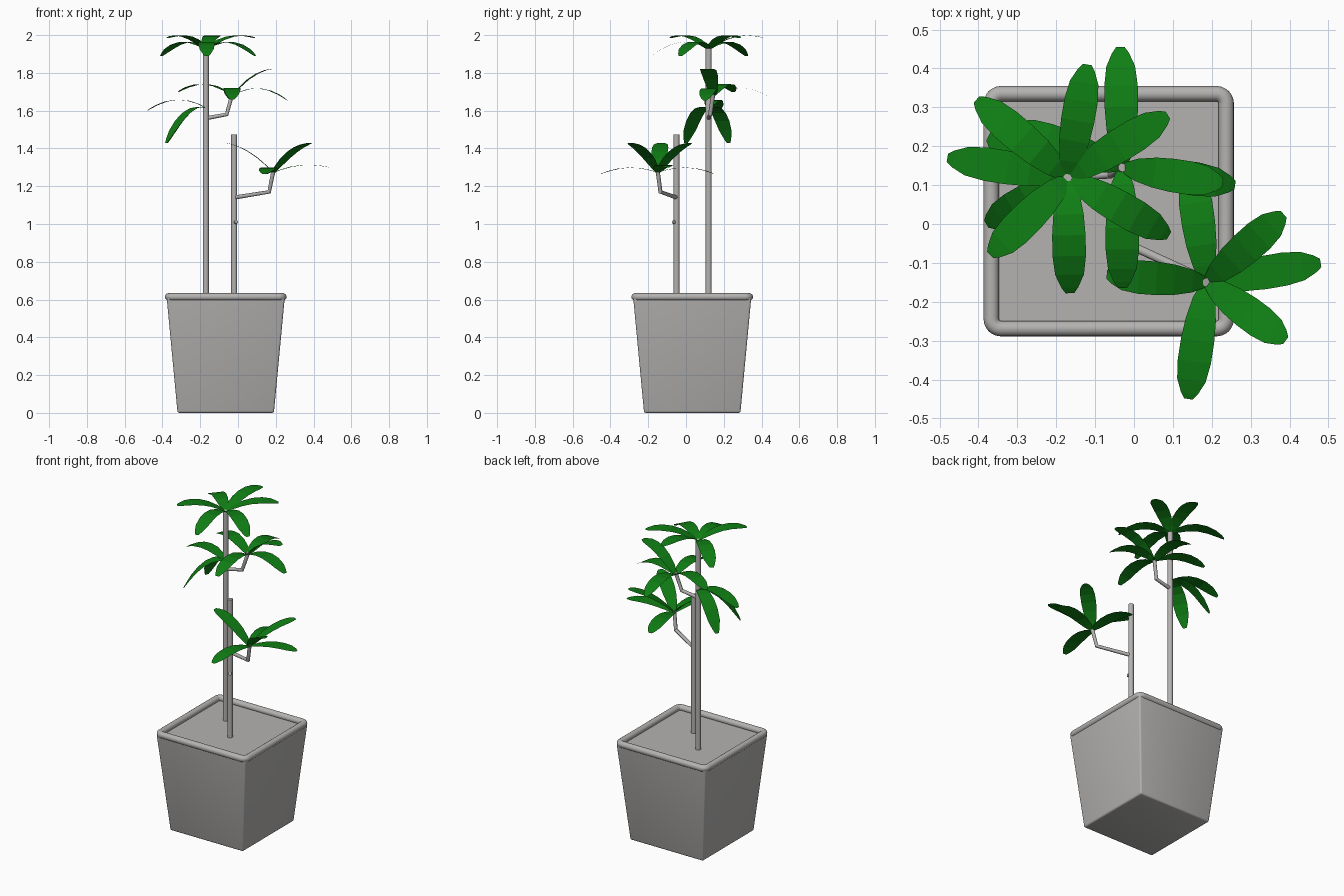
import bpy, bmesh, math
from mathutils import Vector

if "Cube" in bpy.data.objects:
    bpy.data.objects.remove(bpy.data.objects["Cube"])


def material(name, rgb):
    m = bpy.data.materials.new(name)
    m.diffuse_color = (*rgb, 1)
    m.use_nodes = True
    m.node_tree.nodes["Principled BSDF"].inputs["Base Color"].default_value = m.diffuse_color
    return m


GREY = material("stone_grey", (0.46, 0.45, 0.44))
GREEN = material("leaf_green", (0.005, 0.21, 0.007))


def finish(name, bm, mat, smooth=False):
    bmesh.ops.recalc_face_normals(bm, faces=bm.faces)
    me = bpy.data.meshes.new(name)
    bm.to_mesh(me)
    bm.free()
    me.materials.append(mat)
    ob = bpy.data.objects.new(name, me)
    bpy.context.collection.objects.link(ob)
    if smooth:
        bpy.context.view_layer.objects.active = ob
        ob.select_set(True)
        bpy.ops.object.shade_smooth_by_angle(angle=math.radians(40))
        ob.select_set(False)
    return ob


def sweep(name, pts, radius, sides=16, closed=False):
    """Round tube along a path, with mitred joints."""
    bm = bmesh.new()
    pts = [Vector(p) for p in pts]
    n = len(pts)
    rings = []
    for i, p in enumerate(pts):
        a = pts[i - 1] if (i or closed) else None
        b = pts[(i + 1) % n] if (i < n - 1 or closed) else None
        d_in = (p - a).normalized() if a is not None else (b - p).normalized()
        d_out = (b - p).normalized() if b is not None else d_in
        t = (d_in + d_out).normalized()
        ref = Vector((0, 0, 1)) if closed else Vector((0.3, 1, 0))
        u = t.cross(ref).normalized()
        v = u.cross(t)
        k = radius
        rings.append([bm.verts.new(p + k * (u * math.cos(2 * math.pi * j / sides)
                      + v * math.sin(2 * math.pi * j / sides))) for j in range(sides)])
    for i in range(n if closed else n - 1):
        r, s = rings[i], rings[(i + 1) % n]
        for j in range(sides):
            bm.faces.new((r[j], r[(j + 1) % sides], s[(j + 1) % sides], s[j]))
    if not closed:
        bm.faces.new(rings[0])
        bm.faces.new(rings[-1])
    return finish(name, bm, GREY, True)


# Tapered square pot; its top face is the soil
CX, CY = -0.065, 0.033
bm = bmesh.new()
bmesh.ops.create_cube(bm, size=2)
for v in bm.verts:
    top = v.co.z > 0
    h = 0.312 if top else 0.255
    v.co = (CX + v.co.x * h, CY + v.co.y * h, 0.605 if top else 0)
edges = [e for e in bm.edges if min(v.co.z for v in e.verts) < 0.1]
bmesh.ops.bevel(bm, geom=edges, offset=0.01, segments=3, profile=0.5, affect='EDGES')
finish("pot", bm, GREY, True)

# Rounded rim tube around the pot
rim = []
R, H = 0.025, 0.302
for q in range(4):
    sx, sy = ((1, 1), (-1, 1), (-1, -1), (1, -1))[q]
    for s in range(6):
        a = math.pi / 2 * (q + s / 5)
        rim.append((CX + sx * (H - R) + R * math.cos(a),
                    CY + sy * (H - R) + R * math.sin(a), 0.614))
sweep("pot_rim", rim, 0.02, closed=True)

# Trunks, side branches and pruned bud
sweep("tall_trunk", [(-0.17, 0.12, 0.59), (-0.17, 0.12, 1.93)], 0.016)
sweep("short_trunk", [(-0.02, -0.05, 0.59), (-0.02, -0.05, 1.475)], 0.016)
sweep("upper_branch", [(-0.17, 0.12, 1.56), (-0.06, 0.128, 1.58), (-0.03, 0.145, 1.69)], 0.011)
sweep("lower_branch", [(-0.02, -0.05, 1.14), (0.165, -0.135, 1.17), (0.187, -0.15, 1.28)], 0.011)
sweep("bud", [(-0.02, -0.05, 1.005), (-0.009, -0.068, 1.012)], 0.01)

# Leaf outline: position along the leaf, half width
OUTLINE = [(0, 0.012), (0.14, 0.029), (0.32, 0.039), (0.5, 0.043),
           (0.68, 0.043), (0.84, 0.037), (0.95, 0.022), (1, 0.011)]


def crown(name, centre, tips):
    """Ring of arched strap leaves; each tip is x, y, z, arch height."""
    bm = bmesh.new()
    c = Vector(centre)
    for x, y, z, arch in tips:
        tip = Vector((x, y, z))
        side = (tip - c).cross(Vector((0, 0, 1))).normalized()
        prev = None
        for t, w in OUTLINE:
            p = c.lerp(tip, t)
            p.z += arch * 4 * t * (1 - t)
            row = (bm.verts.new(p - side * w), bm.verts.new(p + side * w))
            if prev:
                bm.faces.new((prev[0], prev[1], row[1], row[0]))
            prev = row
    # keep every leaf facing up
    me_faces = list(bm.faces)
    ob = finish(name, bm, GREEN)
    return ob


crown("top_crown", (-0.17, 0.12, 1.925), [
    (-0.12, 0.41, 1.985, 0.037), (-0.405, 0.32, 1.89, 0.055), (0.087, 0.28, 1.985, 0.037),
    (0.09, -0.03, 1.89, 0.055), (-0.165, -0.178, 1.89, 0.055), (-0.37, -0.08, 1.985, 0.037)])
crown("branch_crown", (-0.03, 0.145, 1.68), [
    (-0.035, 0.455, 1.66, 0.05), (-0.03, -0.165, 1.66, 0.05), (0.228, 0.105, 1.82, 0.045),
    (0.26, 0.1, 1.655, 0.05), (-0.315, 0.25, 1.70, 0.05)])
crown("trunk_crown", (-0.17, 0.12, 1.615), [
    (-0.48, 0.17, 1.60, 0.05), (-0.38, 0.0, 1.43, 0.065), (-0.375, 0.225, 1.43, 0.065)])
crown("lower_crown", (0.187, -0.15, 1.272), [
    (0.385, 0.025, 1.43, 0.03), (0.48, -0.1, 1.30, 0.025), (0.39, -0.3, 1.43, 0.03),
    (0.14, -0.45, 1.265, 0.03), (-0.07, -0.13, 1.43, 0.03), (0.145, 0.15, 1.265, 0.03)])
